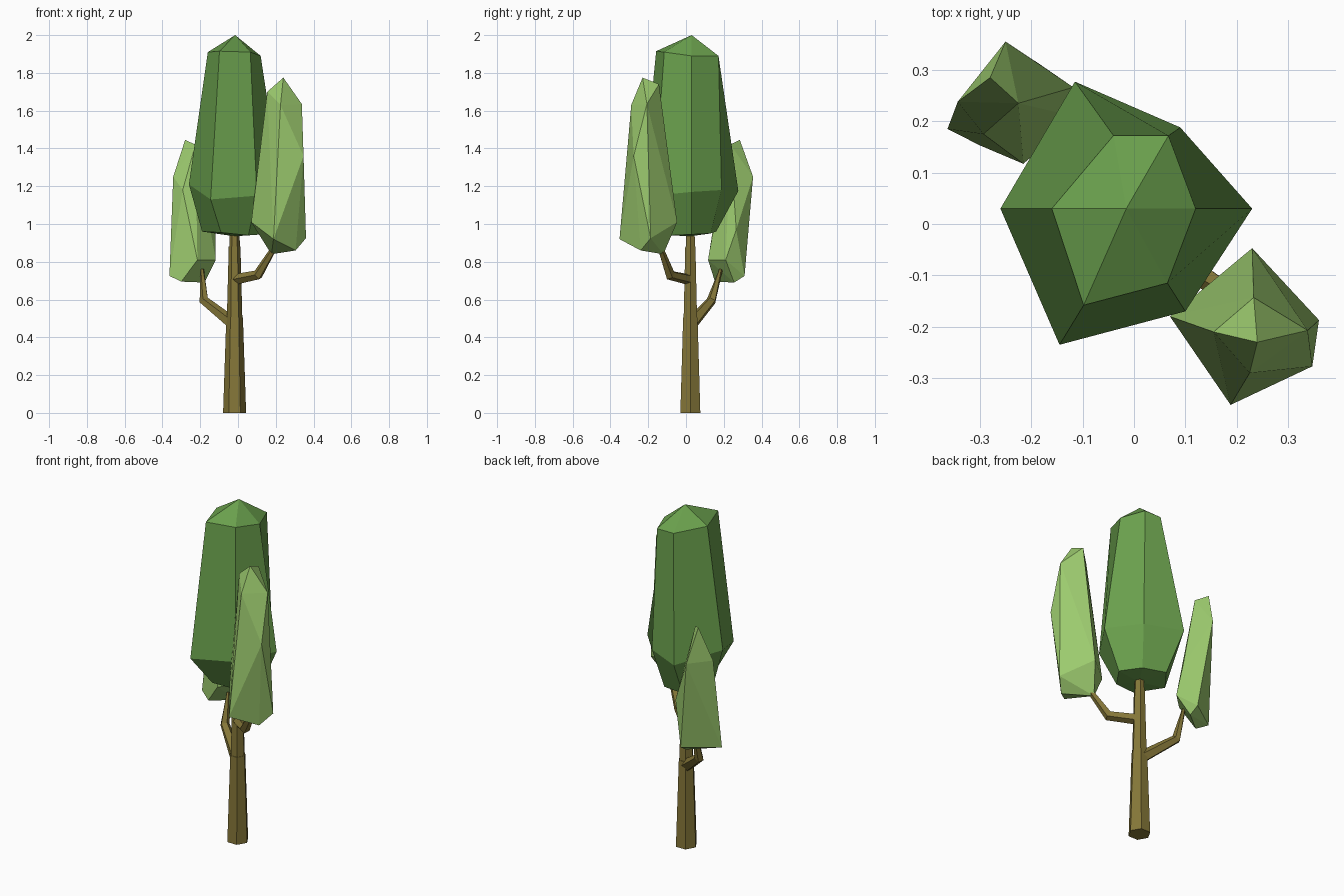
import bpy, bmesh, math
from mathutils import Vector

if "Cube" in bpy.data.objects:
    bpy.data.objects.remove(bpy.data.objects["Cube"])


def material(name, rgb):
    m = bpy.data.materials.new(name)
    m.diffuse_color = (*rgb, 1)
    m.use_nodes = True
    m.node_tree.nodes["Principled BSDF"].inputs["Base Color"].default_value = m.diffuse_color
    return m


BARK = material("bark_brown", (0.235, 0.184, 0.04))
DARK = material("leaf_green", (0.144, 0.352, 0.074))
LIGHT = material("light_leaf_green", (0.332, 0.591, 0.156))


def finish(name, bm, mat):
    bmesh.ops.recalc_face_normals(bm, faces=bm.faces)
    me = bpy.data.meshes.new(name)
    bm.to_mesh(me)
    bm.free()
    me.materials.append(mat)
    ob = bpy.data.objects.new(name, me)
    bpy.context.collection.objects.link(ob)


def loft(name, rings, mat, bottom=None, top=None):
    """Skin matching rings of points; ends are flat or pulled to a point."""
    bm = bmesh.new()
    vr = [[bm.verts.new(p) for p in r] for r in rings]
    n = len(vr[0])
    for a, b in zip(vr, vr[1:]):
        for i in range(n):
            j = (i + 1) % n
            bm.faces.new((a[i], a[j], b[j], b[i]))
    for ring, tip in ((vr[0], bottom), (vr[-1], top)):
        if tip is None:
            bm.faces.new(ring)
        else:
            t = bm.verts.new(tip)
            for i in range(n):
                bm.faces.new((ring[i], ring[(i + 1) % n], t))
    finish(name, bm, mat)


def tube(name, path, sides):
    """Tapered tube along (x, y, z, radius) points."""
    pts = [Vector(p[:3]) for p in path]
    rings = []
    for k, p in enumerate(pts):
        d = (pts[min(k + 1, len(pts) - 1)] - pts[max(k - 1, 0)]).normalized()
        u = Vector((1, 0, 0)) if abs(d.z) > 0.98 else d.cross(Vector((0, 0, 1))).normalized()
        v = d.cross(u).normalized()
        r = path[k][3]
        rings.append([p + r * (u * math.cos(a) + v * math.sin(a))
                      for a in (2 * math.pi * i / sides for i in range(sides))])
    loft(name, rings, BARK)


def hull(name, pts, mat):
    bm = bmesh.new()
    for p in pts:
        bm.verts.new(p)
    res = bmesh.ops.convex_hull(bm, input=bm.verts)
    junk = {g for g in res["geom_interior"] + res["geom_unused"]
            if isinstance(g, bmesh.types.BMVert)}
    bmesh.ops.delete(bm, geom=list(junk), context='VERTS')
    finish(name, bm, mat)


# Trunk in three stepped hexagonal lengths
X, Y = -0.018, 0.023
tube("trunk_lower", [(X, Y, 0, 0.061), (X, Y, 0.505, 0.044)], 6)
tube("trunk_middle", [(X, Y, 0.50, 0.041), (X, Y, 0.88, 0.031)], 6)
tube("trunk_upper", [(X, Y, 0.875, 0.028), (X, Y, 0.98, 0.026)], 6)

# Branches
tube("branch_right", [(X, Y, 0.705, 0.03), (0.105, -0.085, 0.73, 0.028),
                      (0.19, -0.135, 0.87, 0.016)], 5)
tube("branch_left", [(X, Y, 0.465, 0.036), (-0.18, 0.135, 0.595, 0.026),
                     (-0.19, 0.185, 0.76, 0.01)], 5)

# Main crown: bottom, widest and shoulder rings
loft("main_crown", [
    [(-0.19, 0.03, 0.96), (-0.09, 0.16, 0.96), (0.05, 0.13, 0.95),
     (0.13, 0.03, 0.945), (0.055, -0.08, 0.94), (-0.09, -0.11, 0.955)],
    [(-0.26, 0.03, 1.21), (-0.115, 0.277, 1.175), (0.09, 0.188, 1.18),
     (0.23, 0.03, 1.17), (0.10, -0.17, 1.15), (-0.145, -0.235, 1.13)],
    [(-0.16, 0.03, 1.91), (-0.04, 0.172, 1.89), (0.067, 0.172, 1.89),
     (0.12, 0.03, 1.89), (0.065, -0.115, 1.91), (-0.098, -0.158, 1.915)],
], DARK, bottom=(X, Y, 0.935), top=(-0.015, 0.03, 2.0))

# Side crowns
hull("right_crown", [
    (0.24, -0.23, 1.775), (0.155, -0.21, 1.70), (0.233, -0.143, 1.74),
    (0.338, -0.207, 1.635), (0.225, -0.29, 1.63), (0.347, -0.277, 1.36),
    (0.36, -0.187, 0.925), (0.188, -0.352, 0.92), (0.07, -0.18, 1.01),
    (0.23, -0.047, 1.01), (0.305, -0.24, 0.86), (0.177, -0.12, 0.84),
], LIGHT)
hull("left_crown", [
    (-0.28, 0.285, 1.445), (-0.225, 0.235, 1.42), (-0.343, 0.238, 1.25),
    (-0.25, 0.355, 1.25), (-0.293, 0.175, 1.18), (-0.363, 0.185, 0.725),
    (-0.30, 0.153, 0.695), (-0.177, 0.255, 0.69), (-0.182, 0.31, 0.725),
    (-0.215, 0.117, 0.81), (-0.118, 0.21, 0.81), (-0.118, 0.266, 0.97),
], LIGHT)
